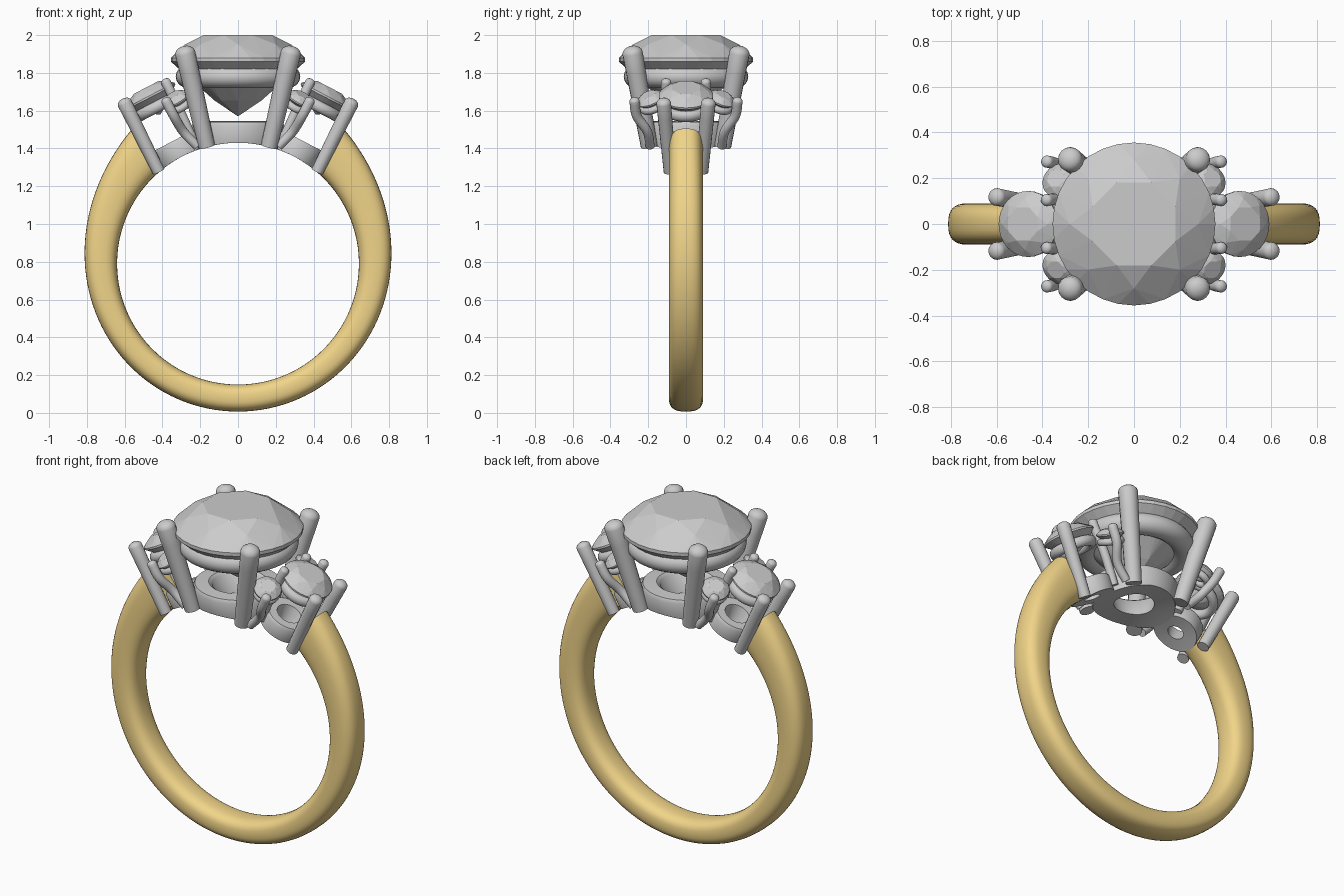
import bpy, bmesh
from math import sin, cos, pi, sqrt, radians
from mathutils import Matrix, Vector

if "Cube" in bpy.data.objects:
    bpy.data.objects.remove(bpy.data.objects["Cube"])

FINGER = 0.64                                   # finger hole radius
HUB = Matrix.Translation((0, 0, 0.79))          # finger hole centre


def finish(name, bm, matrix, smooth=True, material=None):
    bmesh.ops.transform(bm, matrix=matrix, verts=bm.verts)
    bmesh.ops.recalc_face_normals(bm, faces=bm.faces)
    mesh = bpy.data.meshes.new(name)
    bm.to_mesh(mesh)
    bm.free()
    obj = bpy.data.objects.new(name, mesh)
    bpy.context.collection.objects.link(obj)
    if material:
        mesh.materials.append(material)
    if smooth:
        bpy.ops.object.select_all(action='DESELECT')
        obj.select_set(True)
        bpy.context.view_layer.objects.active = obj
        bpy.ops.object.shade_smooth_by_angle(angle=radians(40))
    return obj


def skin(bm, rings, closed=False):
    """Join rings of points into a tube, capped unless closed."""
    vs = [[bm.verts.new(p) for p in ring] for ring in rings]
    n = len(vs[0])
    pairs = list(zip(vs, vs[1:])) + ([(vs[-1], vs[0])] if closed else [])
    for a, b in pairs:
        for i in range(n):
            bm.faces.new((a[i], a[(i + 1) % n], b[(i + 1) % n], b[i]))
    if not closed:
        bm.faces.new(vs[0])
        bm.faces.new(vs[-1])


def revolve(name, profile, matrix, segs=48):
    """Spin a closed (r, z) profile; z of None follows the finger hole."""
    bm, rings = bmesh.new(), []
    for k in range(segs):
        a = 2 * pi * k / segs
        ring = []
        for r, z in profile:
            x, y = r * cos(a), r * sin(a)
            ring.append((x, y, sqrt(FINGER ** 2 - x * x) if z is None else z))
        rings.append(ring)
    skin(bm, rings, True)
    return finish(name, bm, matrix)


def collar(name, r, z, w, h, matrix):
    revolve(name, [(r + w * cos(i * pi / 8), z + h * sin(i * pi / 8)) for i in range(16)], matrix)


def prong(name, points, r0, r1, matrix):
    """Round wire through points (bottom to top) with a domed tip."""
    p = [Vector(q) for q in points]
    path = []
    ext = [p[0] * 2 - p[1]] + p + [p[-1] * 2 - p[-2]]
    for i in range(len(p) - 1):                 # smooth interpolation
        a, b, c, d = ext[i:i + 4]
        for k in range(5):
            t = k / 5
            path.append(0.5 * (2 * b + (c - a) * t + (2 * a - 5 * b + 4 * c - d) * t ** 2
                               + (3 * b - a - 3 * c + d) * t ** 3))
    path.append(p[-1])
    n = len(path) - 1
    stations = [(q, r0 + (r1 - r0) * i / n) for i, q in enumerate(path)]
    end = (path[-1] - path[-2]).normalized()
    stations += [(p[-1] + end * r1 * 0.7 * sin(t), r1 * cos(t)) for t in (0.4, 0.8, 1.15, 1.45)]
    rings = []
    for i, (q, r) in enumerate(stations):
        d = end if i >= n else path[i + 1] - path[max(i - 1, 0)]
        u = d.cross(Vector((0, 1, 0))).normalized()
        v = d.cross(u).normalized()
        rings.append([q + r * (u * cos(k * pi / 8) + v * sin(k * pi / 8)) for k in range(16)])
    bm = bmesh.new()
    skin(bm, rings)
    finish(name, bm, matrix)


def gem(name, r, crown, pavilion, girdle, matrix):
    """Faceted round stone as a hull; the girdle sits on z = 0."""
    def circle(n, rad, z, off=0.0):
        return [(rad * cos(2 * pi * (k + off) / n), rad * sin(2 * pi * (k + off) / n), z) for k in range(n)]
    pts = circle(8, r * 0.55, crown, 0.5) + circle(8, r * 0.79, crown * 0.62)
    pts += circle(32, r, girdle) + circle(32, r, -girdle)
    pts += circle(8, r * 0.35, -pavilion * 0.72) + [(0, 0, -pavilion)]
    bm = bmesh.new()
    for q in pts:
        bm.verts.new(q)
    bmesh.ops.convex_hull(bm, input=bm.verts)
    bmesh.ops.dissolve_limit(bm, angle_limit=0.01, verts=bm.verts, edges=bm.edges)
    finish(name, bm, matrix, smooth=False)


# Gold shank, thickening toward both shoulders
gold = bpy.data.materials.new("gold")
gold.diffuse_color = (0.88, 0.66, 0.25, 1)
gold.use_nodes = True
gold.node_tree.nodes["Principled BSDF"].inputs["Base Color"].default_value = gold.diffuse_color
rings, END = [], radians(142)
for k in range(97):
    a = -END + 2 * END * k / 96
    t = abs(a) / END
    outer = 0.783 + 0.05 * t * t + 0.075 * t ** 5
    mid, half = (outer + FINGER) / 2, (outer - FINGER) / 2
    ring = []
    for i in range(32):
        c, s = cos(i * pi / 16), sin(i * pi / 16)
        rad = mid + half * (abs(c) ** 0.75) * (1 if c > 0 else -1)
        y = 0.09 * (abs(s) ** 0.75) * (1 if s > 0 else -1)
        ring.append((rad * sin(a), y, -rad * cos(a)))
    rings.append(ring)
bm = bmesh.new()
skin(bm, rings)
finish("shank", bm, HUB, material=gold)

# Centre setting: base, upper collar, four prongs and the main stone
revolve("centre_base", [(0.11, None), (0.17, None), (0.225, None), (0.245, 0.73),
                        (0.235, 0.75), (0.16, 0.755), (0.14, 0.74)], HUB)
collar("centre_collar", 0.265, 0.99, 0.065, 0.06, HUB)
for sx in (-1, 1):
    for sy in (-1, 1):
        prong("centre_prong", [(sx * 0.165, sy * 0.195, 0.62), (sx * 0.28, sy * 0.283, 1.115)],
              0.044, 0.054, HUB)
gem("centre_stone", 0.356, 0.13, 0.30, 0.01, HUB @ Matrix.Translation((0, 0, 1.08)))

# Side settings, leaning outward along the finger circle
for side, turn in (("right", 0), ("left", pi)):
    lean = Matrix.Rotation(turn, 4, 'Z') @ HUB @ Matrix.Rotation(radians(27.5), 4, 'Y')
    revolve(side + "_base", [(0.045, None), (0.09, None), (0.125, None), (0.13, 0.72),
                             (0.12, 0.735), (0.07, 0.735)], lean)
    collar(side + "_collar", 0.108, 0.935, 0.026, 0.03, lean)
    gem(side + "_stone", 0.144, 0.052, 0.11, 0.005, lean @ Matrix.Translation((0, 0, 1.0)))
    for sy in (-1, 1):
        prong(side + "_outer_prong", [(0.147, sy * 0.085, 0.625), (0.14, sy * 0.118, 1.03)],
              0.033, 0.039, lean)
        prong(side + "_inner_prong", [(-0.09, sy * 0.1, 0.66), (-0.1, sy * 0.11, 0.85),
                                      (-0.105, sy * 0.105, 1.03)], 0.024, 0.026, lean)
        # Small accent stone with its collar and curved prong
        seat = lean @ Matrix.Translation((-0.11, sy * 0.19, 0.925)) @ Matrix.Rotation(-sy * 0.35, 4, 'X')
        gem(side + "_accent_stone", 0.076, 0.03, 0.06, 0.004, seat)
        collar(side + "_accent_collar", 0.055, -0.04, 0.02, 0.02, seat)
        prong(side + "_accent_prong", [(-0.096, sy * 0.19, 0.65), (-0.066, sy * 0.205, 0.755),
                                       (-0.06, sy * 0.26, 0.85), (-0.06, sy * 0.273, 0.94)],
              0.024, 0.027, lean)
